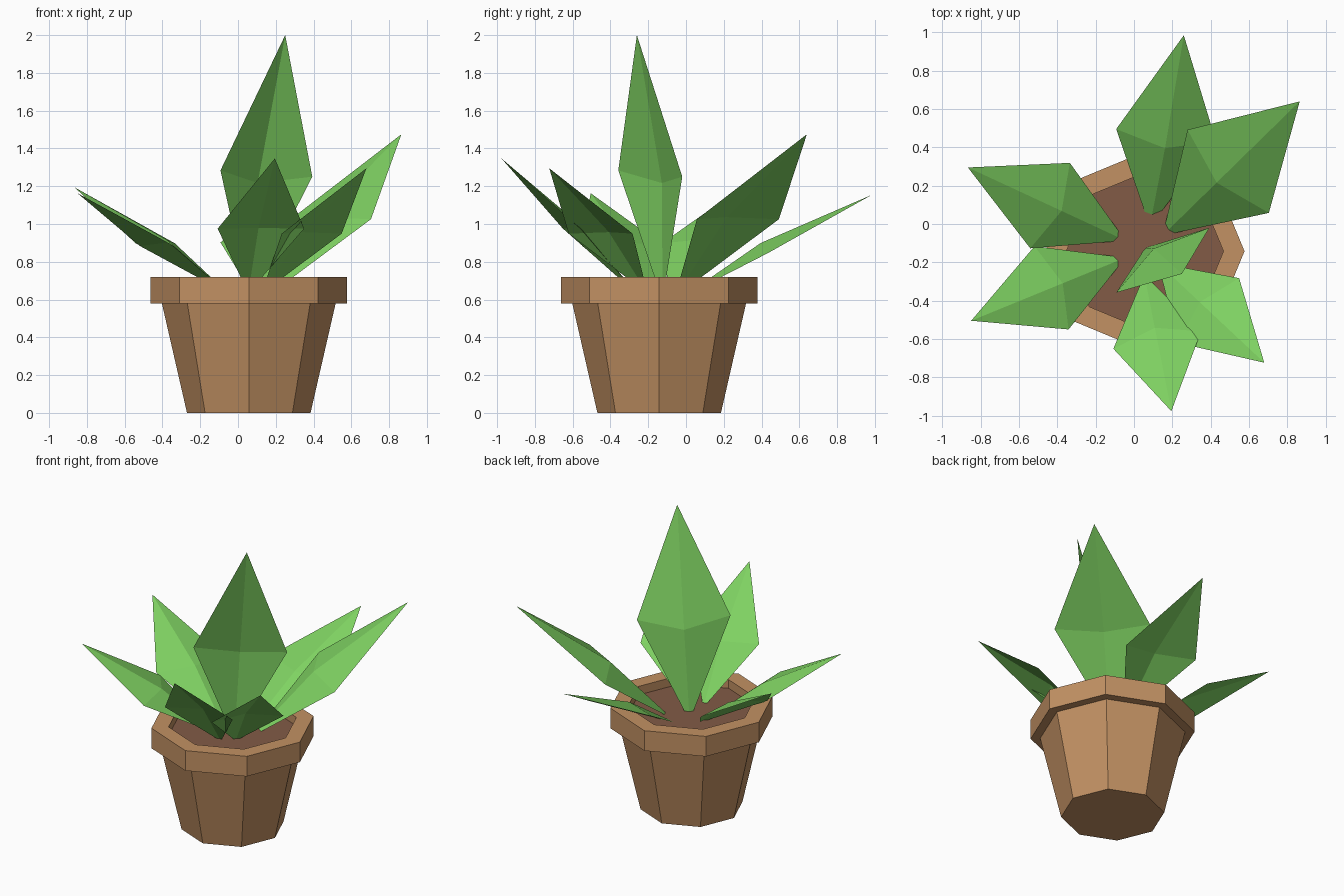
import bpy, bmesh, math
from mathutils import Vector, Matrix

if "Cube" in bpy.data.objects:
    bpy.data.objects.remove(bpy.data.objects["Cube"], do_unlink=True)


def make_material(name, rgb):
    """Flat material from 8-bit display values, stored as linear."""
    def linear(c):
        c /= 255
        return c / 12.92 if c < 0.04 else ((c + 0.055) / 1.055) ** 2.4
    colour = [linear(c) for c in rgb] + [1]
    mat = bpy.data.materials.new(name)
    mat.use_nodes = True
    mat.diffuse_color = colour
    mat.node_tree.nodes["Principled BSDF"].inputs["Base Color"].default_value = colour
    return mat


def add_object(name, bm, mat):
    mesh = bpy.data.meshes.new(name)
    bm.to_mesh(mesh)
    bm.free()
    mesh.materials.append(mat)
    obj = bpy.data.objects.new(name, mesh)
    bpy.context.collection.objects.link(obj)
    return obj


leaf_green = make_material("leaf_green", (127, 210, 98))
terracotta = make_material("terracotta", (194, 145, 99))
soil_brown = make_material("soil_brown", (130, 91, 70))

POT_CENTRE = Vector((0.057, -0.142, 0))
SIDES = 8


def ring(bm, radius, z):
    return [bm.verts.new(POT_CENTRE + Vector((radius * math.cos(a), radius * math.sin(a), z)))
            for a in (i * math.tau / SIDES for i in range(SIDES))]


# Pot: eight-sided profile running from the base, over the rim, down to the soil
bm = bmesh.new()
profile = [(0.327, 0), (0.46, 0.58), (0.52, 0.58), (0.52, 0.72), (0.41, 0.72), (0.41, 0.65)]
rings = [ring(bm, r, z) for r, z in profile]
bm.faces.new(rings[0][::-1])
for low, high in zip(rings, rings[1:]):
    for i in range(SIDES):
        j = (i + 1) % SIDES
        bm.faces.new((low[i], low[j], high[j], high[i]))
add_object("pot", bm, terracotta)

# Soil disc
bm = bmesh.new()
bm.faces.new(ring(bm, 0.41, 0.66))
add_object("soil", bm, soil_brown)


# Leaf: folded diamond with a raised middle, proportional to its length
def leaf(name, base, tip, roll=0, width=0.48):
    base, tip = Vector(base), Vector(tip)
    along = tip - base
    size = along.length
    side = along.cross(Vector((0, 0, 1))).normalized()
    side = Matrix.Rotation(math.radians(roll), 3, along) @ side
    normal = side.cross(along).normalized()
    widest = base + along * 0.455
    half = side * size * width / 2
    bm = bmesh.new()
    root, right, end, left, middle = [bm.verts.new(p) for p in (
        base - along * 0.045, widest + half, tip, widest - half,
        base + along * 0.41 + normal * size * 0.05)]
    for a, b in ((root, right), (right, end), (end, left), (left, root)):
        bm.faces.new((a, b, middle))
    add_object(name, bm, leaf_green)


leaf("centre_leaf", (0.067, -0.13, 0.655), (0.25, -0.26, 2.0), roll=-20, width=0.435)
leaf("back_leaf", (0.09, 0.03, 0.64), (0.26, 0.985, 1.155), roll=7)
leaf("back_left_leaf", (0.18, -0.03, 0.65), (0.865, 0.64, 1.475))
leaf("back_right_leaf", (-0.08, -0.07, 0.65), (-0.867, 0.295, 1.195))
leaf("front_right_leaf", (-0.08, -0.19, 0.65), (-0.85, -0.505, 1.163))
leaf("front_leaf", (0.06, -0.296, 0.665), (0.195, -0.977, 1.347))
leaf("front_left_leaf", (0.148, -0.225, 0.66), (0.68, -0.724, 1.295))
